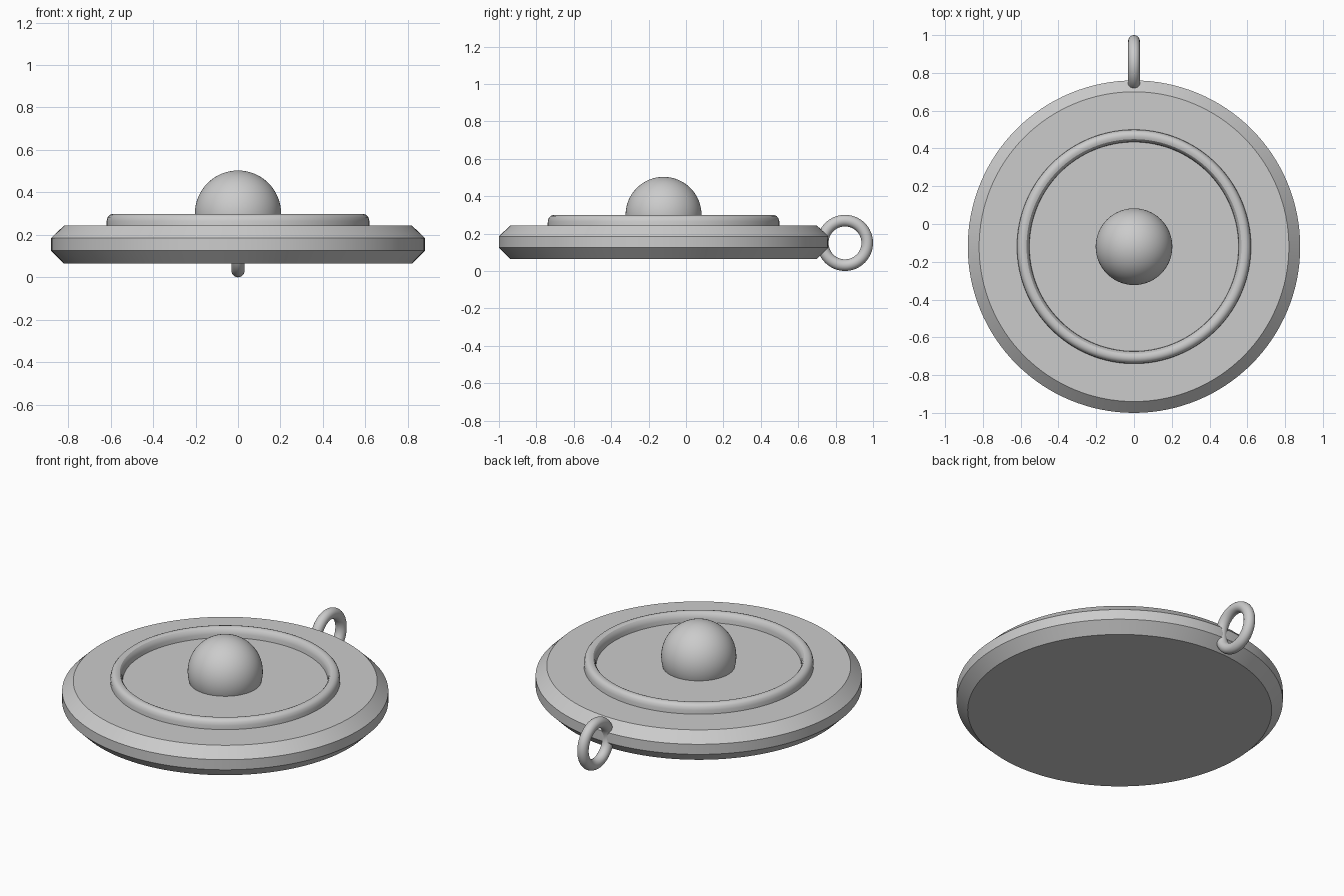
import bpy
import bmesh
import math
from mathutils import Matrix, Vector

cube = bpy.data.objects.get("Cube")
if cube:
    bpy.data.objects.remove(cube, do_unlink=True)

CENTER_Y = -0.12

# Single grey material
grey = bpy.data.materials.new("plain grey")
grey.use_nodes = True
COLOR = (0.6, 0.6, 0.6, 1)
grey.diffuse_color = COLOR
grey.node_tree.nodes["Principled BSDF"].inputs["Base Color"].default_value = COLOR


def add_part(name, bm, sharp_angle=30):
    bmesh.ops.recalc_face_normals(bm, faces=bm.faces)
    mesh = bpy.data.meshes.new(name)
    bm.to_mesh(mesh)
    bm.free()
    obj = bpy.data.objects.new(name, mesh)
    bpy.context.collection.objects.link(obj)
    mesh.materials.append(grey)
    bpy.ops.object.select_all(action='DESELECT')
    obj.select_set(True)
    bpy.context.view_layer.objects.active = obj
    bpy.ops.object.shade_smooth_by_angle(angle=math.radians(sharp_angle))
    return obj


def lathe(name, profile, center, axis, steps=128, closed=False):
    """Spin a profile of points around an axis through center."""
    bm = bmesh.new()
    verts = [bm.verts.new(p) for p in profile]
    edges = [bm.edges.new(pair) for pair in zip(verts, verts[1:])]
    if closed:
        edges.append(bm.edges.new((verts[-1], verts[0])))
    bmesh.ops.spin(bm, geom=verts + edges, cent=center, axis=axis,
                   angle=math.tau, steps=steps, use_duplicate=False)
    bmesh.ops.remove_doubles(bm, verts=bm.verts, dist=0.0001)
    # Cap any open flat loops
    rims = [e for e in bm.edges if e.is_boundary]
    if rims:
        bmesh.ops.holes_fill(bm, edges=rims, sides=0)
    return add_part(name, bm)


def upright(points):
    return [Vector((r, CENTER_Y, z)) for r, z in points]


hub = Vector((0, CENTER_Y, 0))

# Disc body with chamfered edges
lathe("disc_body", upright([(0.82, 0.065), (0.88, 0.125), (0.88, 0.185), (0.82, 0.243)]),
      hub, (0, 0, 1))

# Raised rounded rim on the disc
lathe("raised_rim", upright([(0.62, 0.235), (0.619, 0.265), (0.614, 0.283), (0.604, 0.294),
                             (0.592, 0.298), (0.58, 0.298), (0.569, 0.294), (0.56, 0.283),
                             (0.555, 0.265), (0.553, 0.235)]),
      hub, (0, 0, 1), closed=True)

# Central dome, sunk slightly into the disc
bm = bmesh.new()
bmesh.ops.create_uvsphere(bm, u_segments=64, v_segments=32, radius=0.203,
                          matrix=Matrix.Translation((0, CENTER_Y, 0.3)))
bmesh.ops.bisect_plane(bm, geom=bm.verts[:] + bm.edges[:] + bm.faces[:],
                       plane_co=(0, 0, 0.235), plane_no=(0, 0, -1), clear_outer=True)
bmesh.ops.holes_fill(bm, edges=[e for e in bm.edges if e.is_boundary], sides=0)
add_part("center_dome", bm)

# Hanging loop at the back
loop_y, loop_z, tube = 0.85, 0.15, 0.031
section = []
for i in range(24):
    a = math.tau * i / 24
    section.append(Vector((tube * math.cos(a), loop_y, loop_z + 0.119 + tube * math.sin(a))))
lathe("hanging_loop", section, Vector((0, loop_y, loop_z)), (1, 0, 0), steps=64, closed=True)
